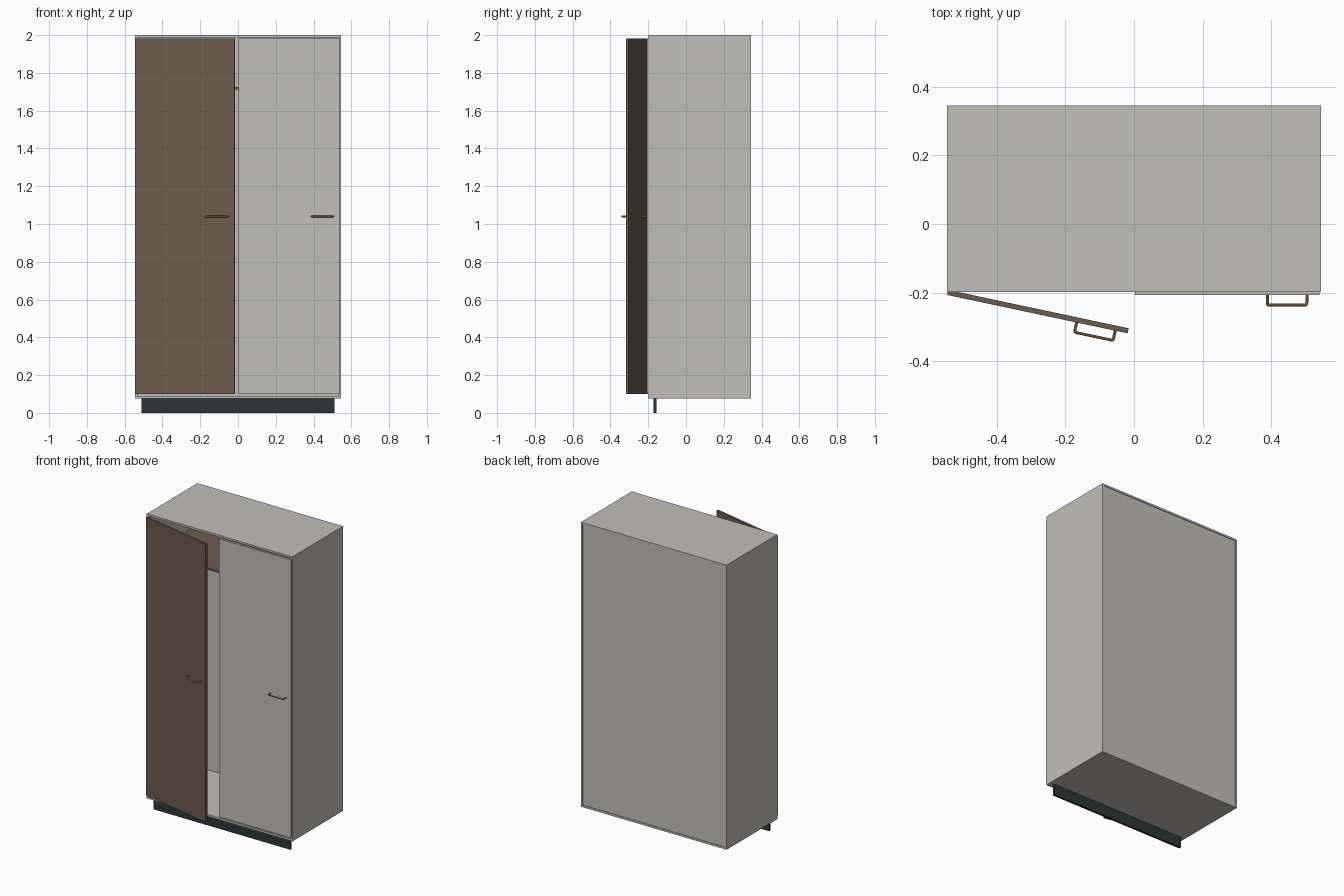
import bpy, math
from mathutils import Matrix, Vector

if "Cube" in bpy.data.objects:
    bpy.data.objects.remove(bpy.data.objects["Cube"])


def material(name, rgb):
    m = bpy.data.materials.new(name)
    m.diffuse_color = (*rgb, 1)
    m.use_nodes = True
    m.node_tree.nodes["Principled BSDF"].inputs["Base Color"].default_value = m.diffuse_color
    return m


GREY = material("warm_grey_panel", (0.53, 0.52, 0.48))
BROWN = material("walnut_brown", (0.155, 0.107, 0.074))
DARK = material("dark_green_grey", (0.026, 0.038, 0.037))
BRASS = material("brass", (0.40, 0.25, 0.10))


def box(name, lo, hi, mat, matrix=Matrix()):
    """Box between two corners, optionally moved by a matrix."""
    bpy.ops.mesh.primitive_cube_add(size=1)
    ob = bpy.context.object
    ob.name = name
    lo, hi = Vector(lo), Vector(hi)
    size = hi - lo
    ob.data.transform(matrix @ Matrix.Translation((lo + hi) / 2) @ Matrix.Diagonal((*size, 1)))
    ob.data.materials.append(mat)
    return ob


def handle(name, matrix):
    """U-shaped bar handle in door space (hinge edge at x=0, front at y=0)."""
    cu = bpy.data.curves.new(name, 'CURVE')
    cu.dimensions = '3D'
    cu.bevel_depth = 0.0045
    cu.bevel_resolution = 2
    cu.use_fill_caps = True
    sp = cu.splines.new('POLY')
    pts = [(0.386, 0.002), (0.386, -0.026), (0.389, -0.029),
           (0.498, -0.029), (0.501, -0.026), (0.501, 0.002)]
    sp.points.add(len(pts) - 1)
    for p, (x, y) in zip(sp.points, pts):
        p.co = (*(matrix @ Vector((x, y, 1.04))), 1)
    ob = bpy.data.objects.new(name, cu)
    bpy.context.collection.objects.link(ob)
    cu.materials.append(BRASS)
    bpy.ops.object.select_all(action='DESELECT')
    ob.select_set(True)
    bpy.context.view_layer.objects.active = ob
    bpy.ops.object.convert(target='MESH')
    bpy.ops.object.shade_smooth_by_angle(angle=math.radians(40))


W, F, B, Z0, Z1, T = 0.545, -0.198, 0.345, 0.075, 2.0, 0.013

# Carcass
for s, n in ((-1, "left"), (1, "right")):
    x0, x1 = sorted((s * W, s * (W - T)))
    box(n + "_side_panel", (x0, F, Z0), (x1, B, Z1), GREY)
box("top_panel", (-W + T, F, Z1 - T), (W - T, B, Z1), GREY)
box("bottom_panel", (-W + T, F, Z0), (W - T, B, Z0 + T), GREY)
box("back_panel", (-W + T, B - 0.012, Z0 + T), (W - T, B - 0.004, Z1 - T), GREY)

# Inner shelf and recessed plinth
box("shelf", (-W + T, -0.14, 1.711), (W - T, B - 0.012, 1.725), BROWN)
box("plinth", (-0.512, -0.172, 0), (0.512, -0.157, Z0), DARK)

# Doors: the left one stands ajar, the right one is closed
left = Matrix.Translation((-W, -0.207, 0)) @ Matrix.Rotation(math.radians(-12), 4, 'Z')
right = Matrix.Translation((0.003, -0.207, 0))
for n, mtx, mat in (("left", left, BROWN), ("right", right, GREY)):
    box(n + "_door", (0, 0, 0.10), (0.538, 0.015, 1.981), mat, mtx)
    handle(n + "_handle", mtx)
